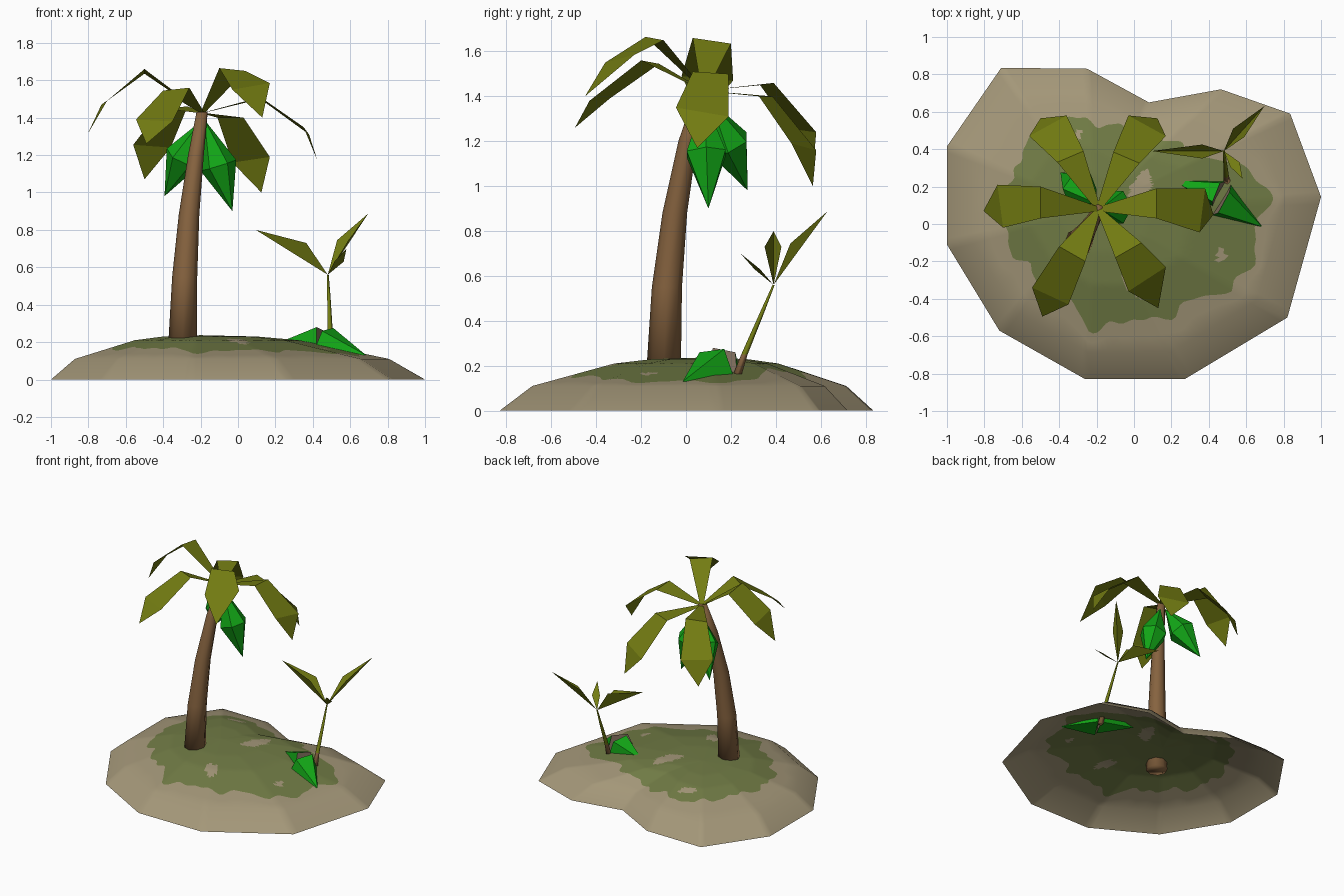
import bpy, math
from mathutils import Vector as V

if "Cube" in bpy.data.objects:
    bpy.data.objects.remove(bpy.data.objects["Cube"])


def material(name, r, g, b):
    m = bpy.data.materials.new(name)
    m.diffuse_color = (r, g, b, 1)
    m.use_nodes = True
    m.node_tree.nodes["Principled BSDF"].inputs["Base Color"].default_value = m.diffuse_color
    return m


SAND = material("sand", .37, .31, .19)
GRASS = material("grass green", .165, .2, .06)
BARK = material("bark brown", .24, .125, .05)
OLIVE = material("olive leaf", .17, .2, .006)
HUSK = material("bright green husk", .006, .38, .008)
INNER = material("husk inside", .22, .16, .11)


def build(name, verts, faces, mats, index=None, smooth=False):
    me = bpy.data.meshes.new(name)
    me.from_pydata([tuple(v) for v in verts], [], faces)
    for m in mats:
        me.materials.append(m)
    for i, p in enumerate(me.polygons):
        p.use_smooth = smooth
        if index:
            p.material_index = index[i]
    me.update()
    ob = bpy.data.objects.new(name, me)
    bpy.context.collection.objects.link(ob)
    return ob


# --- island: open shell, radial rays from the hilltop to a 12-sided shore ---
C = V((-.2, .08))
shore = [(-1, -.11), (-.72, -.57), (-.26, -.83), (.27, -.83), (.82, -.5), (1, .145),
         (.835, .59), (.465, .72), (.08, .65), (-.25, .83), (-.71, .835), (-1, .415)]
lawn = [(-.70, .05), (-.66, -.13), (-.5, -.32), (-.36, -.41), (-.24, -.55), (.06, -.52),
        (.3, -.43), (.51, -.35), (.68, -.1), (.7, .19), (.57, .32), (.35, .37),
        (.14, .45), (-.1, .52), (-.32, .57), (-.5, .53), (-.67, .24)]
# bare sand spots in the lawn: x, y, half sizes, turn
spots = [(.03, .18, .11, .05, 1.1), (0, -.32, .08, .045, 2.3),
         (-.34, .46, .07, .03, .4), (.47, -.17, .035, .03, 0)]


def ray_length(d, poly):
    best = 0
    for i, p in enumerate(poly):
        a = V(p) - C
        e = V(poly[(i + 1) % len(poly)]) - V(p)
        den = d.cross(e)
        if abs(den) > 1e-9:
            t, s = a.cross(e) / den, a.cross(d) / den
            if t > 0 and -1e-6 <= s <= 1 + 1e-6:
                best = max(best, t)
    return best


def height(t):
    prof = [(0, .237), (.25, .23), (.44, .21), (.84, .11), (1, 0)]
    for (t0, z0), (t1, z1) in zip(prof, prof[1:]):
        if t <= t1:
            return z0 + (z1 - z0) * (t - t0) / (t1 - t0)
    return 0


def in_spot(p):
    for x, y, a, b, r in spots:
        dx, dy = p.x - x, p.y - y
        u = dx * math.cos(r) + dy * math.sin(r)
        w = -dx * math.sin(r) + dy * math.cos(r)
        if (u / a) ** 2 + (w / b) ** 2 < 1 + .25 * math.sin(5 * math.atan2(w, u)):
            return True
    return False


SUB, NG = 16, 30
verts, rays = [V((C.x, C.y, height(0)))], []
for i, p in enumerate(shore):
    for k in range(SUB):
        out = V(p).lerp(V(shore[(i + 1) % len(shore)]), k / SUB) - C
        d = out.normalized()
        a = math.atan2(d.y, d.x)
        wob = 1 + .03 * math.sin(11 * a) + .025 * math.sin(19 * a + 1) + .015 * math.sin(31 * a)
        tg = min(ray_length(d, lawn) * wob / out.length, .82)
        ts = [tg * (j + 1) / NG for j in range(NG)] + [(tg + .84) / 2, .84, 1]
        ray = []
        for t in ts:
            q = C + out * t
            ray.append(len(verts))
            verts.append(V((q.x, q.y, height(t))))
        rays.append(ray)
faces, idx = [], []
for i, r in enumerate(rays):
    n = rays[(i + 1) % len(rays)]
    faces.append((0, r[0], n[0]))
    idx.append(1)
    for j in range(len(r) - 1):
        f = (r[j], r[j + 1], n[j + 1], n[j])
        mid = sum((verts[v] for v in f), V((0, 0, 0))) / 4
        faces.append(f)
        idx.append(1 if j < NG - 1 and not in_spot(mid) else 0)
build("island", verts, faces, [SAND, GRASS], idx, True)


# --- tapered stems: rings along a path of (x, y, z, radius) ---
def stem(name, path, sides, mats, green_above=None):
    vs = [V((x + r * math.cos(math.tau * k / sides), y + r * math.sin(math.tau * k / sides), z))
          for x, y, z, r in path for k in range(sides)]
    fs = [(j * sides + k, j * sides + (k + 1) % sides,
           (j + 1) * sides + (k + 1) % sides, (j + 1) * sides + k)
          for j in range(len(path) - 1) for k in range(sides)]
    ix = [int(green_above is not None and j >= green_above)
          for j in range(len(path) - 1) for k in range(sides)]
    fs += [tuple(reversed(range(sides))), tuple(range(len(vs) - sides, len(vs)))]
    build(name, vs, fs, mats, ix + [0, ix[-1]], True)


stem("palm_trunk", [(-.297, -.1, .17, .077), (-.285, -.085, .55, .067), (-.262, -.05, .88, .055),
                    (-.225, .008, 1.2, .042), (-.192, .075, 1.43, .03)], 8, [BARK])
stem("sapling_stem", [(.497, .215, .12, .022), (.492, .26, .25, .015),
                      (.485, .34, .44, .01), (.48, .39, .56, .005)], 5, [BARK, OLIVE], 1)

# --- palm fronds: inner pair, outer pair, tip ---
fronds = {
    "east": [(.12, .19, 1.5), (.12, .03, 1.51), (.38, .19, 1.31), (.35, -.045, 1.35), (.425, .05, 1.17)],
    "west": [(-.5, .03, 1.66), (-.5, .2, 1.635), (-.70, -.02, 1.49), (-.73, .21, 1.47), (-.805, .07, 1.31)],
    "north_east": [(-.11, .385, 1.4), (.03, .325, 1.4), (-.03, .58, 1.16), (.17, .47, 1.19), (.125, .565, 1.0)],
    "north_west": [(-.41, .33, 1.45), (-.27, .39, 1.46), (-.56, .47, 1.255), (-.36, .58, 1.24), (-.5, .565, 1.07)],
    "south_west": [(-.26, -.2, 1.56), (-.4, -.12, 1.545), (-.35, -.43, 1.38), (-.545, -.34, 1.39), (-.49, -.495, 1.26)],
    "south_east": [(.04, -.1, 1.65), (-.1, -.18, 1.665), (.17, -.23, 1.585), (-.03, -.36, 1.55), (.13, -.45, 1.4)],
}
root = V((-.19, .08, 1.425))
for name, pts in fronds.items():
    p = [V(q) for q in pts]
    side = (p[0] - p[1]).normalized() * .012
    build("frond_" + name, [root + side, root - side] + p,
          [(1, 0, 2, 3), (3, 2, 4, 5), (5, 4, 6)], [OLIVE])

# --- sapling leaves: narrow diamonds ---
top = V((.48, .39, .56))
for name, l, r, tip in [("east", (.53, .51, .745), (.59, .465, .745), (.697, .63, .888)),
                        ("west", (.365, .425, .73), (.365, .35, .73), (.095, .39, .8)),
                        ("south", (.515, .305, .63), (.565, .33, .63), (.58, .243, .7))]:
    build("sapling_leaf_" + name, [top, V(l), V(tip), V(r)], [(0, 1, 2), (0, 2, 3)], [OLIVE])


# --- hanging fruit: faceted spindles ---
def fruit(name, a, b, t, radius, sides=6):
    a, b = V(a), V(b)
    axis = (b - a).normalized()
    u = axis.cross(V((0, 1, 0))).normalized()
    w = axis.cross(u)
    mid = a.lerp(b, t)
    vs = [a, b] + [mid + radius * (u * math.cos(math.tau * k / sides) + w * math.sin(math.tau * k / sides))
                   for k in range(sides)]
    fs = []
    for k in range(sides):
        i, j = 2 + k, 2 + (k + 1) % sides
        fs += [(0, j, i), (1, i, j)]
    build(name, vs, fs, [HUSK])


fruit("fruit_right", (-.18, .08, 1.39), (-.03, .1, .9), .5, .1)
fruit("fruit_left", (-.2, .11, 1.38), (-.393, .275, .98), .47, .1)


# --- split fruit on the ground: two half husks with brown cut faces ---
def half(name, tip, rim):
    build(name, [V(tip)] + [V(q) for q in rim],
          [(0, 2, 1), (0, 3, 2), (0, 4, 3), (0, 1, 4), (1, 2, 3, 4)],
          [HUSK, INNER], [0, 0, 0, 0, 1])


half("husk_half_west", (.2, .235, .19),
     [(.42, .08, .13), (.5, .23, .13), (.46, .22, .26), (.42, .12, .28)])
half("husk_half_east", (.685, -.015, .13),
     [(.52, .22, .13), (.4, .04, .14), (.45, .06, .26), (.51, .17, .275)])
